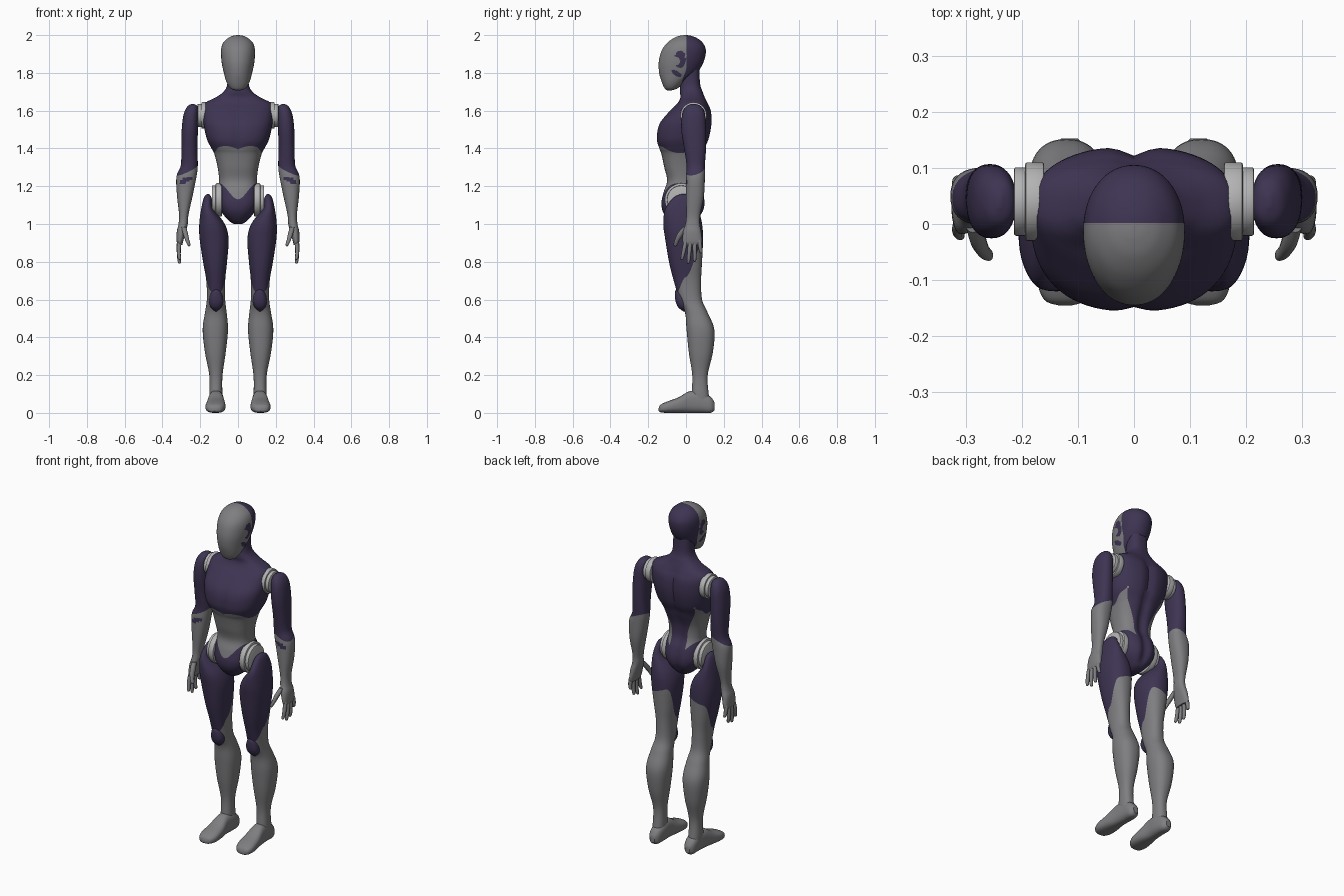
import bpy, bmesh, math
from mathutils import Vector

cube = bpy.data.objects.get("Cube")
if cube:
    bpy.data.objects.remove(cube, do_unlink=True)


def material(name, rgb):
    m = bpy.data.materials.new(name)
    m.use_nodes = True
    m.diffuse_color = (*rgb, 1)
    bsdf = next(n for n in m.node_tree.nodes if n.type == 'BSDF_PRINCIPLED')
    bsdf.inputs["Base Color"].default_value = (*rgb, 1)
    return m


PURPLE = material("dark purple", (.048, .034, .085))
GREY = material("mid grey", (.21, .21, .22))
LIGHT = material("light grey", (.45, .45, .45))


def finish(name, bm, mats):
    bmesh.ops.recalc_face_normals(bm, faces=bm.faces[:])
    me = bpy.data.meshes.new(name)
    bm.to_mesh(me)
    bm.free()
    for m in mats:
        me.materials.append(m)
    ob = bpy.data.objects.new(name, me)
    bpy.context.collection.objects.link(ob)
    bpy.context.view_layer.objects.active = ob
    for o in bpy.context.selected_objects:
        o.select_set(False)
    ob.select_set(True)
    bpy.ops.object.shade_smooth_by_angle(angle=math.radians(40))
    return ob


def catmull(p, q, r, s, t):
    return .5 * (2*q + (r-p)*t + (2*p - 5*q + 4*r - s)*t*t + (3*q - p - 3*r + s)*t**3)


def paint(bm, rule):
    """Cut the surface along rule = 0 and give the positive side the second material."""
    val = {v: rule(v.co) or 1e-6 for v in bm.verts}
    fresh = set()
    for e in bm.edges[:]:
        a, b = e.verts
        if val[a] * val[b] < 0:
            t = min(max(val[a] / (val[a] - val[b]), .02), .98)
            fresh.add(bmesh.utils.edge_split(e, a, t)[1])
    for f in bm.faces[:]:
        cut = [v for v in f.verts if v in fresh]
        if len(cut) == 2:
            bmesh.utils.face_split(f, cut[0], cut[1])
    for f in bm.faces:
        f.material_index = int(rule(f.calc_center_median()) > 0)


def loft(name, keys, mats, side=1, axis='z', n=32, sub=5, power=2.3, rule=None, deform=None):
    """Skin superellipse rings; each key is (position, x min, x max, other min, other max)."""
    rows = []
    for i in range(len(keys) - 1):
        four = [keys[max(i-1, 0)], keys[i], keys[i+1], keys[min(i+2, len(keys)-1)]]
        rows += [[catmull(*c, j / sub) for c in zip(*four)] for j in range(sub)]
    rows.append(keys[-1])
    bm = bmesh.new()
    rings = []
    for h, a0, a1, b0, b1 in rows:
        ring = []
        for k in range(n):
            c, s = math.cos(math.tau * k / n), math.sin(math.tau * k / n)
            a = (a0+a1)/2 + max((a1-a0)/2, .001) * math.copysign(abs(c)**(2/power), c)
            b = (b0+b1)/2 + max((b1-b0)/2, .001) * math.copysign(abs(s)**(2/power), s)
            co = Vector((a, b, h) if axis == 'z' else (a, h, b))
            if deform:
                deform(co)
            ring.append(bm.verts.new(co))
        rings.append(ring)
    for lo, hi in zip(rings, rings[1:]):
        for k in range(n):
            bm.faces.new((lo[k], lo[(k+1) % n], hi[(k+1) % n], hi[k]))
    bm.faces.new(rings[0])
    bm.faces.new(rings[-1])
    if rule:
        paint(bm, rule)
    for v in bm.verts:
        v.co.x *= side
    return finish(name, bm, mats)


def disc(name, side, x0, x1, y, z, r):
    """Joint disc facing sideways with a bevelled rim."""
    bm = bmesh.new()
    bmesh.ops.create_cone(bm, cap_ends=True, segments=40, radius1=r, radius2=r, depth=x1-x0)
    rim = [e for e in bm.edges if abs(e.verts[0].co.z - e.verts[1].co.z) < .001]
    bmesh.ops.bevel(bm, geom=rim, offset=.004, segments=2, affect='EDGES', profile=.5)
    for v in bm.verts:
        v.co = Vector((side * (v.co.z + (x0+x1)/2), v.co.x + y, v.co.y + z))
    return finish(name, bm, [LIGHT])


def step(lo, hi, v):
    t = min(max((v - lo) / (hi - lo), 0), 1)
    return t * t * (3 - 2*t)


def ellipse(u, v, cu, cv, ru, rv):
    return math.hypot((u-cu)/ru, (v-cv)/rv) - 1


# Torso: purple chest, back and pelvis around a grey abdomen
def belly(p):
    x = abs(p.x)
    chest = 1.395 + .018 * math.sin(min(x, .14) * 24) - .03 * step(.1, .14, x) + .06 * step(-.02, .06, p.y)
    pelvis = 1.13 + .085 * step(0, .1, x)
    spine = max(-p.y, x - (.05 + .07 * step(1.25, 1.46, p.z)))
    return min(chest - p.z, p.z - pelvis, spine)


def crease(p):
    if p.y > .02:
        p.y -= .016 * math.exp(-(p.x / .025)**2) * step(1.0, 1.06, p.z) * step(1.68, 1.6, p.z)
    if p.y < 0 and p.z > 1.38:
        p.y += .008 * math.exp(-(p.x / .02)**2) * step(1.38, 1.44, p.z) * step(1.62, 1.55, p.z)


torso = [(z, -w, w, f, b) for z, w, f, b in (
    (1.0, .02, -.05, .02), (1.015, .045, -.085, .055), (1.06, .085, -.12, .092),
    (1.11, .107, -.13, .103), (1.17, .108, -.118, .092), (1.23, .1, -.1, .067),
    (1.3, .108, -.115, .068), (1.37, .125, -.13, .09), (1.4, .14, -.142, .1),
    (1.45, .165, -.156, .122), (1.53, .182, -.142, .137), (1.6, .184, -.085, .133),
    (1.64, .175, -.045, .115), (1.67, .118, -.03, .1), (1.7, .077, -.032, .088),
    (1.74, .057, -.03, .075), (1.83, .054, -.025, .07))]
loft("torso", torso, [PURPLE, GREY], n=72, sub=6, power=2.5, rule=belly, deform=crease)


# Head: grey face shell with side cut-outs, purple back
def mask(p):
    edge = .002 - .025 * step(1.83, 1.74, p.z) - p.y
    upper = max(.04 - abs(p.x), ellipse(p.y, p.z, -.032, 1.872, .03, .046),
                -ellipse(p.y, p.z, -.062, 1.862, .03, .026))
    lower = max(.03 - abs(p.x), ellipse(p.y, p.z + .5*p.y, -.05, 1.772, .026, .016))
    return min(edge, upper, lower)


head = [(z, -w, w, f, b) for z, w, f, b in (
    (1.708, .015, -.1, -.075), (1.718, .04, -.113, -.045), (1.75, .06, -.128, -.005),
    (1.8, .075, -.142, .058), (1.86, .087, -.144, .094), (1.92, .09, -.128, .105),
    (1.96, .078, -.098, .088), (1.986, .05, -.062, .055), (1.997, .024, -.03, .024),
    (2.0, .002, -.005, .002))]
loft("head", head, [PURPLE, GREY], n=72, sub=7, power=2.1, rule=mask)


# Colour borders on the limbs
def forearm(p):
    cuff = 1.285 - .45 * (abs(p.x) - .27) + .25 * (p.y - .05) - p.z
    slot = max(ellipse(abs(p.x), p.z + .35*(abs(p.x) - .27), .272, 1.235, .034, .014), p.y - .045)
    return min(cuff, slot)


def leg_border(p):
    back = .62 + .1 * step(-.06, .0, p.y) + .17 * step(0, .075, p.y)
    return back - .35 * (abs(p.x) - .12) * step(0, .06, p.y) - p.z


arm = [(1.636, .235, .245, .03, .05), (1.622, .214, .268, 0, .08), (1.58, .21, .288, -.02, .1),
       (1.5, .212, .298, -.025, .106), (1.4, .215, .3, -.01, .106), (1.31, .213, .303, .003, .1),
       (1.25, .22, .326, 0, .1), (1.15, .24, .323, 0, .095), (1.05, .262, .312, .002, .075),
       (1.0, .266, .315, -.003, .073), (.96, .276, .324, -.015, .08),
       (.91, .29, .325, -.018, .085), (.89, .295, .32, -.01, .08)]
thumb = [(.985, .275, .3, -.015, .015), (.95, .265, .292, -.045, -.008),
         (.915, .258, .28, -.06, -.034), (.89, .251, .268, -.066, -.045), (.882, .257, .262, -.058, -.052)]
leg = [(1.16, .155, .162, -.02, 0), (1.14, .14, .18, -.065, .035), (1.08, .128, .195, -.11, .065),
       (1.0, .07, .205, -.12, .085), (.92, .05, .203, -.11, .09), (.8, .058, .185, -.09, .085),
       (.7, .068, .168, -.065, .08), (.6, .068, .165, -.035, .085), (.53, .06, .175, -.005, .115),
       (.44, .053, .187, .003, .15), (.32, .065, .175, .015, .142), (.2, .082, .152, .033, .115),
       (.1, .083, .152, .03, .12), (.04, .083, .15, .03, .13)]
foot = [(-.145, .11, .135, .01, .025), (-.135, .085, .16, .003, .043), (-.1, .068, .172, 0, .06),
        (-.04, .068, .167, 0, .082), (.02, .076, .157, 0, .115), (.08, .076, .152, 0, .112),
        (.13, .083, .147, 0, .085), (.152, .1, .13, .015, .055)]
kneecap = [(.655, .11, .12, -.05, -.03), (.64, .09, .142, -.058, .0), (.595, .077, .153, -.056, .01),
           (.56, .088, .145, -.042, .01), (.538, .112, .122, -.015, .01)]

for side, label in ((1, "left"), (-1, "right")):
    # Joints
    disc(label + "_shoulder_inner_disc", side, .16, .194, .04, 1.575, .07)
    disc(label + "_shoulder_outer_disc", side, .19, .214, .04, 1.575, .061)
    disc(label + "_hip_inner_disc", side, .085, .118, -.025, 1.128, .088)
    disc(label + "_hip_outer_disc", side, .112, .138, -.025, 1.128, .076)
    # Arm and hand
    loft(label + "_arm", arm, [PURPLE, GREY], side, n=40, rule=forearm)
    loft(label + "_thumb", thumb, [GREY], side, n=12, sub=3)
    for i, (finger, tip) in enumerate(zip(("index", "middle", "ring", "little"), (.81, .79, .8, .845))):
        top, end, r = .002 + .022 * i, -.022 + .034 * i, .0105
        keys = []
        for t, size in ((0, 1), (.35, 1.05), (.7, .95), (.95, .75), (1, .2)):
            y, x, q = top + (end - top) * t, .308 + .006 * math.sin(t * 3), r * size
            keys.append((.925 + (tip - .925) * t, x - q, x + q, y - q, y + q))
        loft(f"{label}_{finger}_finger", keys, [GREY], side, n=12, sub=3)
    # Leg and foot
    loft(label + "_leg", leg, [PURPLE, GREY], side, n=48, sub=6, rule=leg_border)
    loft(label + "_kneecap", kneecap, [PURPLE], side, n=24, sub=4)
    loft(label + "_foot", foot, [GREY], side, axis='y', n=32, power=2.6)
